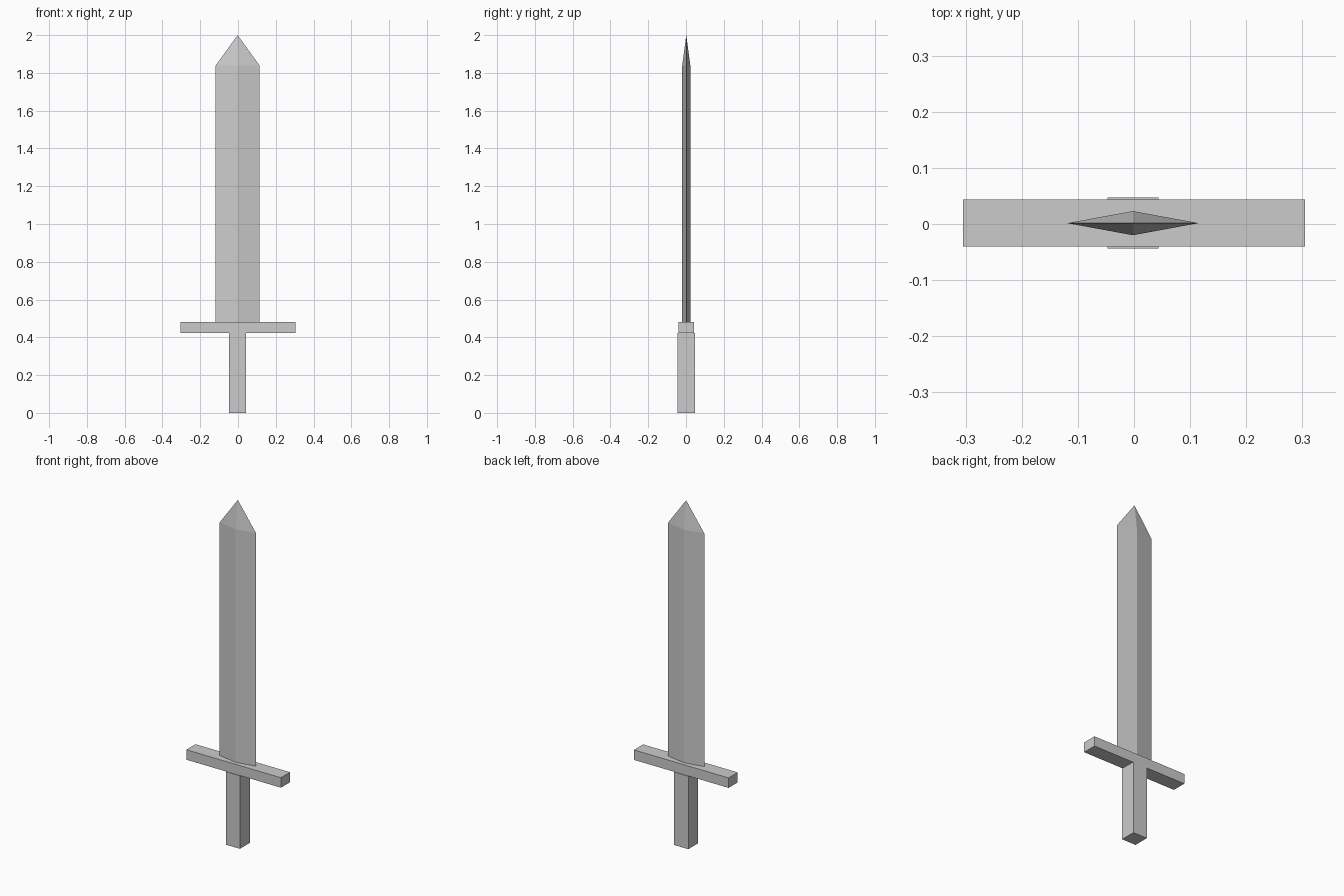
import bpy

if "Cube" in bpy.data.objects:
    bpy.data.objects.remove(bpy.data.objects["Cube"])


def mesh_object(name, verts, faces):
    mesh = bpy.data.meshes.new(name)
    mesh.from_pydata(verts, [], faces)
    mesh.update()
    obj = bpy.data.objects.new(name, mesh)
    bpy.context.collection.objects.link(obj)
    return obj


def prism(name, outline, z0, z1, tip=None):
    """Extrude an outline upwards; close it with a cap or a pointed tip."""
    n = len(outline)
    verts = [(x, y, z) for z in (z0, z1) for x, y in outline]
    faces = [tuple(reversed(range(n)))]
    faces += [(i, (i + 1) % n, n + (i + 1) % n, n + i) for i in range(n)]
    if tip:
        verts.append(tip)
        faces += [(n + i, n + (i + 1) % n, 2 * n) for i in range(n)]
    else:
        faces.append(tuple(range(n, 2 * n)))
    return mesh_object(name, verts, faces)


def rect(cx, cy, hx, hy):
    return [(cx - hx, cy - hy), (cx + hx, cy - hy), (cx + hx, cy + hy), (cx - hx, cy + hy)]


CX, CY = -0.002, 0.0015

# Square grip
prism("grip", rect(CX, CY, 0.0455, 0.0455), 0.0, 0.424)

# Crossguard bar
prism("crossguard", rect(0.0, CY, 0.3045, 0.042), 0.424, 0.482)

# Diamond-section blade with a four-sided point
diamond = [(CX - 0.117, CY), (CX, CY - 0.0215), (CX + 0.117, CY), (CX, CY + 0.0215)]
prism("blade", diamond, 0.482, 1.838, tip=(CX, CY, 2.0))
